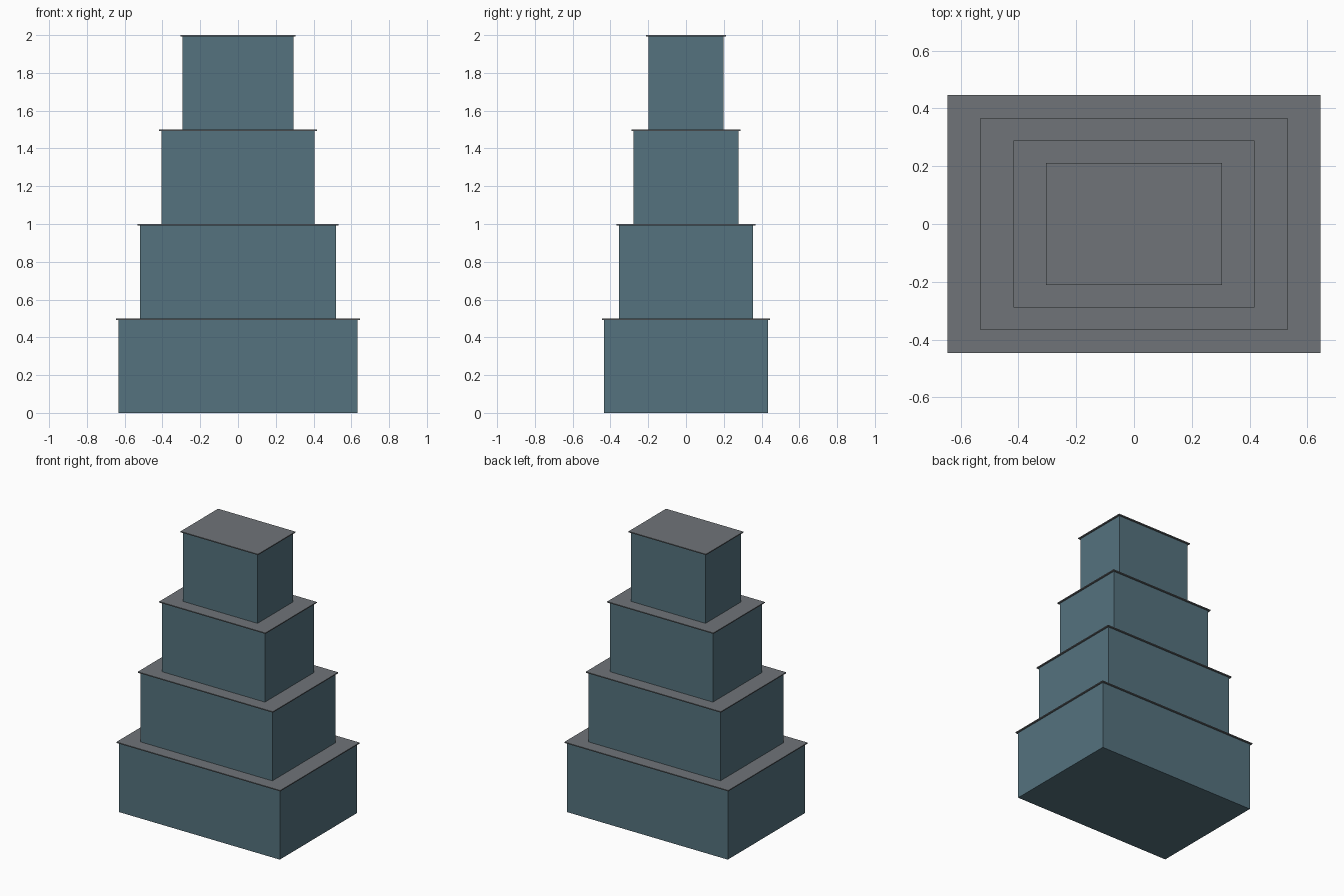
import bpy

if "Cube" in bpy.data.objects:
    bpy.data.objects.remove(bpy.data.objects["Cube"])


def material(name, color):
    m = bpy.data.materials.new(name)
    m.diffuse_color = color
    m.use_nodes = True
    m.node_tree.nodes["Principled BSDF"].inputs["Base Color"].default_value = m.diffuse_color
    return m


def box(name, half_x, half_y, z0, z1, mat):
    bpy.ops.mesh.primitive_cube_add(size=1, location=(0, 0, (z0 + z1) / 2))
    ob = bpy.context.object
    ob.name = name
    ob.scale = (2 * half_x, 2 * half_y, z1 - z0)
    bpy.ops.object.transform_apply(location=False, rotation=False, scale=True)
    ob.data.materials.append(mat)
    return ob


teal = material("teal_wall", (0.09, 0.17, 0.21, 1))
grey = material("grey_ledge", (0.16, 0.175, 0.19, 1))

TIER_HEIGHT = 0.5
LEDGE = 0.007      # ledge thickness
OVERHANG = 0.012   # ledge overhang on each side

# Four stacked tiers, each a block capped by a thin overhanging ledge
for i in range(4):
    hx = 0.633 - 0.1135 * i
    hy = 0.434 - 0.0785 * i
    base, top = i * TIER_HEIGHT, (i + 1) * TIER_HEIGHT
    box(f"tier_block_{i + 1}", hx, hy, base, top - LEDGE, teal)
    box(f"tier_ledge_{i + 1}", hx + OVERHANG, hy + OVERHANG, top - LEDGE, top, grey)
